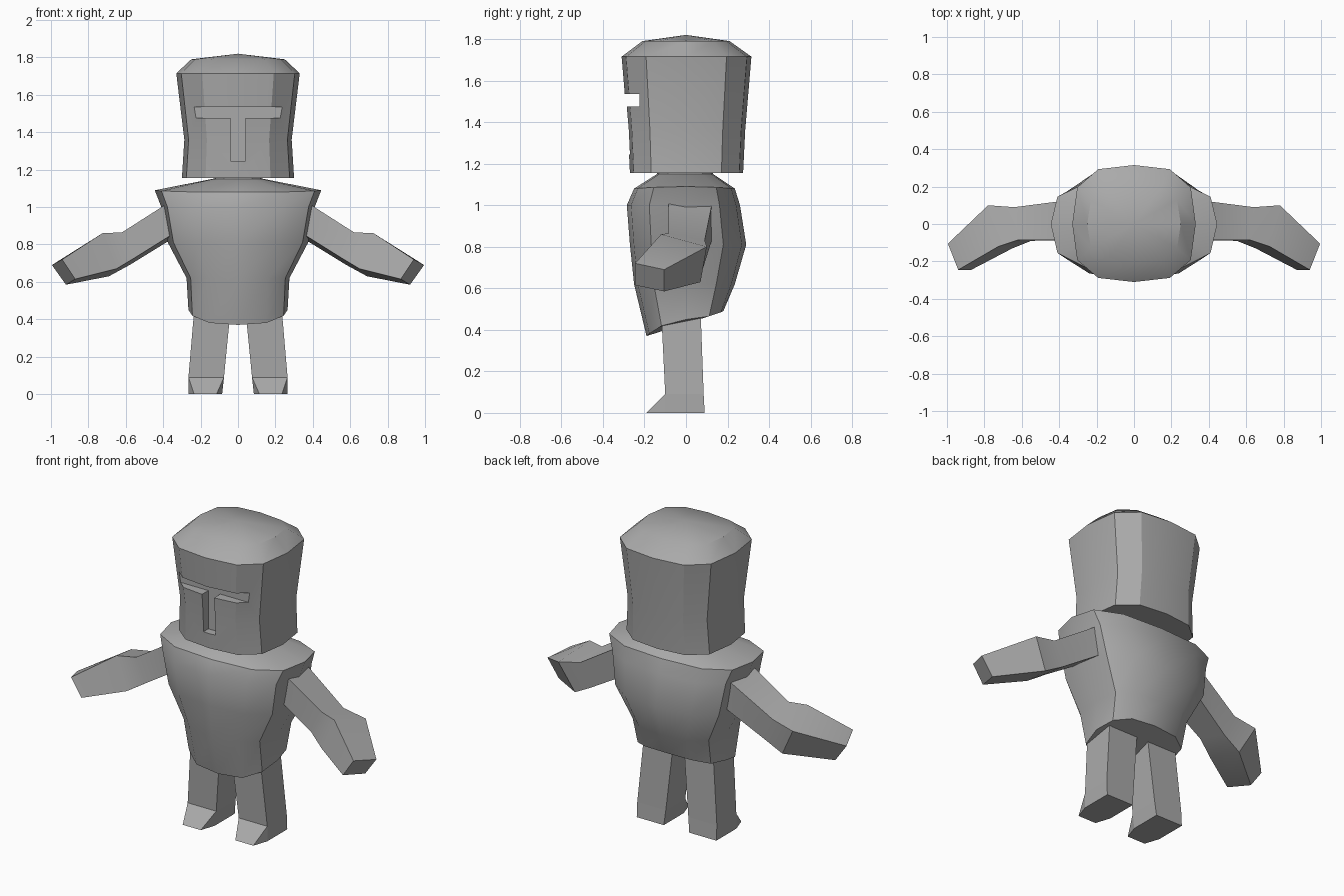
import bpy
import bmesh
from math import radians

cube = bpy.data.objects.get("Cube")
if cube:
    bpy.data.objects.remove(cube, do_unlink=True)

grey = bpy.data.materials.new("mid grey")
grey.use_nodes = True
grey.diffuse_color = (0.4, 0.4, 0.4, 1)
grey.node_tree.nodes["Principled BSDF"].inputs["Base Color"].default_value = grey.diffuse_color

# Twelve-sided rounded outline, built from one quarter
QUARTER = [(1, 0), (0.92, 0.62), (0.58, 0.93)]
OUTLINE = (QUARTER + [(0, 1)] + [(-u, v) for u, v in reversed(QUARTER)]
           + [(-u, -v) for u, v in QUARTER[1:]] + [(0, -1)]
           + [(u, -v) for u, v in reversed(QUARTER[1:])])


def finish(name, bm):
    bmesh.ops.recalc_face_normals(bm, faces=bm.faces)
    mesh = bpy.data.meshes.new(name)
    bm.to_mesh(mesh)
    bm.free()
    mesh.materials.append(grey)
    obj = bpy.data.objects.new(name, mesh)
    bpy.context.collection.objects.link(obj)
    return obj


def smooth(obj, angle=32):
    bpy.ops.object.select_all(action="DESELECT")
    obj.select_set(True)
    bpy.context.view_layer.objects.active = obj
    bpy.ops.object.shade_smooth_by_angle(angle=radians(angle))


def loft(name, rings, apex=None):
    """Skin a stack of equal-length rings and close both ends."""
    bm = bmesh.new()
    rows = [[bm.verts.new(p) for p in ring] for ring in rings]
    n = len(rows[0])
    for low, high in zip(rows, rows[1:]):
        for i in range(n):
            j = (i + 1) % n
            bm.faces.new((low[i], low[j], high[j], high[i]))
    bm.faces.new(rows[0])
    if apex:
        tip = bm.verts.new(apex)
        for i in range(n):
            bm.faces.new((rows[-1][i], rows[-1][(i + 1) % n], tip))
    else:
        bm.faces.new(rows[-1])
    return finish(name, bm)


def ring(width, front, back, z_front, z_side, z_back):
    points = []
    for u, v in OUTLINE:
        y, z_end = (v * back, z_back) if v > 0 else (-v * front, z_front)
        points.append((u * width, y, z_side + (z_end - z_side) * v * v))
    return points


def flat(width, front, back, z):
    return ring(width, front, back, z, z, z)


# Torso: hem dips to a point at the front, shoulders flare over the arms
torso = loft("torso", [
    ring(0.265, -0.19, 0.18, 0.37, 0.45, 0.49),
    flat(0.275, -0.25, 0.235, 0.62),
    flat(0.375, -0.27, 0.29, 0.81),
    flat(0.41, -0.285, 0.26, 1.0),
    ring(0.445, -0.25, 0.235, 1.08, 1.09, 1.08),
    flat(0.14, -0.14, 0.13, 1.15),
])
smooth(torso)

neck = loft("neck", [flat(0.13, -0.14, 0.13, z) for z in (1.1, 1.18)])
smooth(neck)

# Helmet with a shallow dome
helmet = loft("helmet", [
    flat(0.3, -0.27, 0.275, 1.155),
    flat(0.287, -0.28, 0.285, 1.36),
    flat(0.33, -0.31, 0.315, 1.715),
    flat(0.25, -0.21, 0.21, 1.79),
], apex=(0, 0, 1.82))

# T-shaped visor slot cut into the helmet front
half = [(0.04, 1.245), (0.04, 1.475), (0.25, 1.475), (0.25, 1.535)]
tee = half + [(-x, z) for x, z in reversed(half)]
cutter = loft("visor_cutter", [[(x, y, z) for x, z in tee] for y in (-0.5, -0.225)])
cutter.hide_render = True
cut = helmet.modifiers.new("visor", "BOOLEAN")
cut.operation = "DIFFERENCE"
cut.solver = "EXACT"
cut.object = cutter
bpy.context.view_layer.objects.active = helmet
bpy.ops.object.modifier_apply(modifier=cut.name)
bpy.data.objects.remove(cutter, do_unlink=True)
smooth(helmet)

# Arm sections: top front, top back, bottom back, bottom front
ARM = [
    [(0.33, -0.085, 1.05), (0.33, 0.13, 1.03), (0.32, 0.13, 0.85), (0.31, -0.085, 0.88)],
    [(0.62, -0.085, 0.865), (0.64, 0.09, 0.83), (0.58, 0.08, 0.69), (0.55, -0.09, 0.73)],
    [(0.725, -0.12, 0.86), (0.78, 0.1, 0.8), (0.69, 0.07, 0.63), (0.65, -0.13, 0.67)],
    [(0.94, -0.245, 0.72), (0.995, -0.105, 0.69), (0.92, -0.105, 0.585), (0.87, -0.245, 0.615)],
]


def rectangle(x0, x1, y0, y1, z):
    return [(x0, y0, z), (x1, y0, z), (x1, y1, z), (x0, y1, z)]


LEG = [rectangle(0.035, 0.23, -0.12, 0.07, 0.5),
       rectangle(0.075, 0.265, -0.1, 0.085, 0.09)]
FOOT = LEG[1] + rectangle(0.085, 0.265, -0.1, 0.09, 0) + [(0.115, -0.19, 0), (0.235, -0.19, 0)]

for side, s in (("left", 1), ("right", -1)):
    def flip(points):
        return [(s * x, y, z) for x, y, z in points]
    smooth(loft(side + "_arm", [flip(r) for r in ARM]))
    loft(side + "_leg", [flip(r) for r in LEG])
    # Foot wedge as the hull of ankle, sole and toe
    bm = bmesh.new()
    for p in flip(FOOT):
        bm.verts.new(p)
    bmesh.ops.convex_hull(bm, input=bm.verts)
    finish(side + "_foot", bm)
